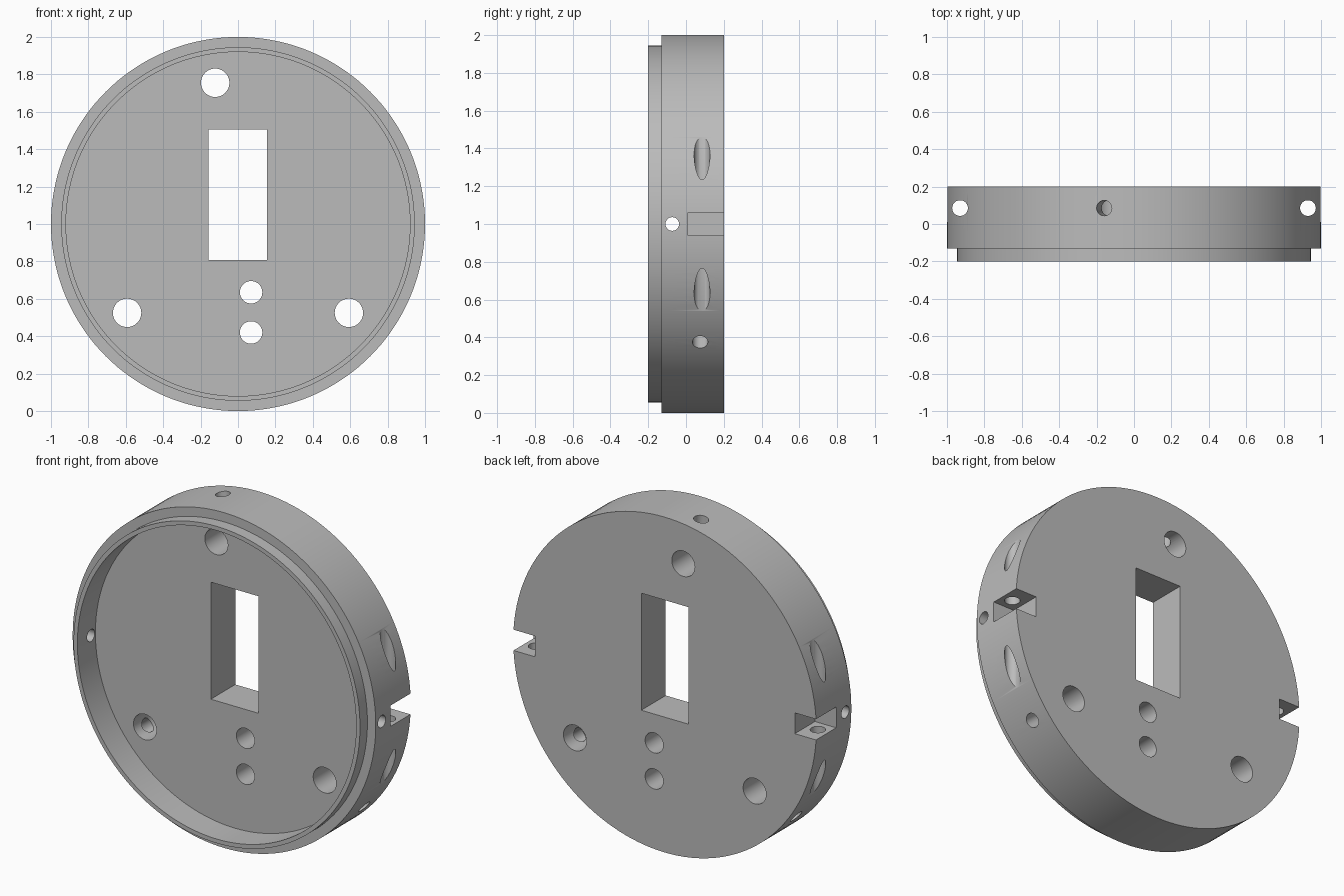
import bpy, bmesh, math
from mathutils import Vector, Matrix

cube = bpy.data.objects.get("Cube")
if cube:
    bpy.data.objects.remove(cube, do_unlink=True)

CENTRE = Vector((0, 0, 1))

grey = bpy.data.materials.new("satin grey")
grey.use_nodes = True
colour = (0.5, 0.5, 0.5, 1)
grey.diffuse_color = colour
grey.node_tree.nodes["Principled BSDF"].inputs["Base Color"].default_value = colour


def add_object(name, bm):
    bmesh.ops.recalc_face_normals(bm, faces=bm.faces)
    mesh = bpy.data.meshes.new(name)
    bm.to_mesh(mesh)
    bm.free()
    obj = bpy.data.objects.new(name, mesh)
    bpy.context.collection.objects.link(obj)
    mesh.materials.append(grey)
    return obj


# Turned body: stepped rim, locating lip and recessed front
def turned_body(profile, steps=144):
    bm = bmesh.new()
    verts = [bm.verts.new((r, y, 1)) for r, y in profile]
    edges = [bm.edges.new(pair) for pair in zip(verts, verts[1:])]
    bmesh.ops.spin(bm, geom=verts + edges, cent=CENTRE, axis=(0, 1, 0),
                   angle=math.tau, steps=steps, use_merge=False)
    bmesh.ops.remove_doubles(bm, verts=bm.verts, dist=1e-5)
    # Close the flat back and the recess floor with single round faces
    rims = [e for e in bm.edges if e.is_boundary]
    bmesh.ops.holes_fill(bm, edges=rims, sides=0)
    return add_object("mounting_disc", bm)


disc = turned_body([(0.92, -0.03), (0.92, -0.2), (0.945, -0.2),
                    (0.945, -0.13), (1, -0.13), (1, 0.2)])
cutters = []


def drill(name, start, end, radius):
    start, end = Vector(start), Vector(end)
    axis = end - start
    turn = axis.to_track_quat('Z', 'Y').to_matrix().to_4x4()
    bm = bmesh.new()
    bmesh.ops.create_cone(bm, cap_ends=True, segments=40, radius1=radius,
                          radius2=radius, depth=axis.length,
                          matrix=Matrix.Translation((start + end) / 2) @ turn)
    cutters.append(add_object(name, bm))


def mill(name, low, high):
    low, high = Vector(low), Vector(high)
    bm = bmesh.new()
    bmesh.ops.create_cube(bm, size=1, matrix=Matrix.Translation((low + high) / 2)
                          @ Matrix.Diagonal((*(high - low), 1)))
    cutters.append(add_object(name, bm))


# Central window and the two cable holes below it
mill("window_cutter", (-0.158, -0.5, 0.807), (0.155, 0.5, 1.505))
for z in (0.635, 0.42):
    drill("cable_hole_cutter", (0.07, -0.5, z), (0.07, 0.5, z), 0.06)

# Post holes, each with a set-screw hole drilled in from the rim
for x, z, y in ((-0.122, 1.755, 0.085), (-0.593, 0.525, 0.075), (0.593, 0.525, 0.075)):
    drill("post_hole_cutter", (x, -0.5, z), (x, 0.5, z), 0.076)
    post = Vector((x, y, z))
    outward = (post - Vector((0, y, 1))).normalized()
    drill("set_screw_cutter", post, post + outward * 0.5, 0.041)

# Side slots with a pin hole running down through each
for side in (-1, 1):
    inner, outer = sorted((side * 0.858, side * 1.2))
    mill("side_slot_cutter", (inner, 0.01, 0.938), (outer, 0.5, 1.062))
    drill("pin_hole_cutter", (side * 0.93, 0.085, -0.5), (side * 0.93, 0.085, 2.5), 0.042)

# Cross hole through both walls of the lip
drill("cross_hole_cutter", (-1.3, -0.073, 1), (1.3, -0.073, 1), 0.036)

for cutter in cutters:
    cut = disc.modifiers.new(cutter.name, 'BOOLEAN')
    cut.operation = 'DIFFERENCE'
    cut.solver = 'EXACT'
    cut.object = cutter

# Bake the cuts and remove the cutters
bpy.context.view_layer.update()
finished = bpy.data.meshes.new_from_object(
    disc.evaluated_get(bpy.context.evaluated_depsgraph_get()))
disc.modifiers.clear()
disc.data = finished
for cutter in cutters:
    bpy.data.objects.remove(cutter, do_unlink=True)

bpy.ops.object.select_all(action='DESELECT')
disc.select_set(True)
bpy.context.view_layer.objects.active = disc
bpy.ops.object.shade_smooth_by_angle(angle=math.radians(30))
